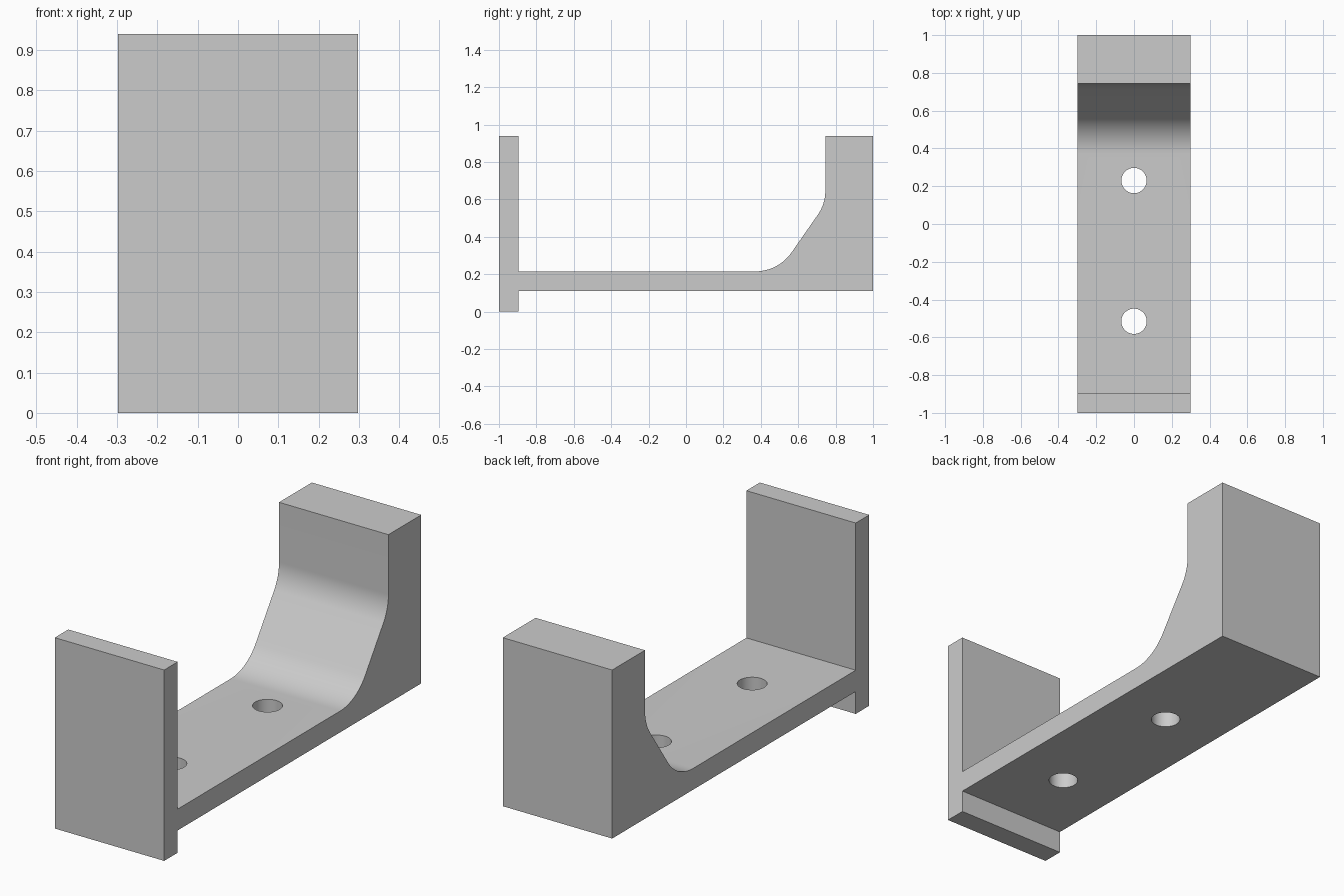
import bpy, bmesh, math
from mathutils import Vector

cube = bpy.data.objects.get("Cube")
if cube:
    bpy.data.objects.remove(cube)

HALF_WIDTH = 0.298
FLOOR, BASE, TOP = 0.215, 0.11, 0.94

grey = bpy.data.materials.new("light grey")
grey.use_nodes = True
grey.diffuse_color = (0.6, 0.6, 0.6, 1)
grey.node_tree.nodes["Principled BSDF"].inputs["Base Color"].default_value = (0.6, 0.6, 0.6, 1)


def fillet(before, corner, after, tangent, steps=14):
    """Points of an arc rounding a corner, starting `tangent` away from it."""
    b, c, a = Vector(before), Vector(corner), Vector(after)
    u, v = (b - c).normalized(), (a - c).normalized()
    half = u.angle(v) / 2
    radius = tangent * math.tan(half)
    centre = c + (u + v).normalized() * tangent / math.cos(half)
    start, end = c + u * tangent - centre, c + v * tangent - centre
    return [tuple(centre + start.slerp(end, i / steps).normalized() * radius)
            for i in range(steps + 1)]


# Side profile (y, z): thin front plate, floor and thick filleted back wall
low, high = (0.494, FLOOR), (0.745, 0.576)
profile = [(-1, 0), (-0.895, 0), (-0.895, BASE), (1, BASE), (1, TOP), (0.745, TOP)]
profile += fillet((0.745, TOP), high, low, 0.07)
profile += fillet(high, low, (-0.895, FLOOR), 0.124)
profile += [(-0.895, FLOOR), (-0.895, TOP), (-1, TOP)]

bm = bmesh.new()
face = bm.faces.new([bm.verts.new((-HALF_WIDTH, y, z)) for y, z in profile])
grown = bmesh.ops.extrude_face_region(bm, geom=[face])["geom"]
bmesh.ops.translate(bm, vec=(2 * HALF_WIDTH, 0, 0),
                    verts=[g for g in grown if isinstance(g, bmesh.types.BMVert)])
bmesh.ops.recalc_face_normals(bm, faces=bm.faces)
mesh = bpy.data.meshes.new("bracket")
bm.to_mesh(mesh)
bm.free()
mesh.materials.append(grey)
bracket = bpy.data.objects.new("bracket", mesh)
bpy.context.collection.objects.link(bracket)

# Two screw holes through the floor
cutters = []
for name, y in (("front_hole_cutter", -0.515), ("back_hole_cutter", 0.23)):
    bpy.ops.mesh.primitive_cylinder_add(vertices=48, radius=0.067, depth=0.4,
                                        location=(0, y, (FLOOR + BASE) / 2))
    cutter = bpy.context.object
    cutter.name = name
    cutter.hide_render = True
    cutter.data.materials.append(grey)
    cutters.append(cutter)
    cut = bracket.modifiers.new(name, "BOOLEAN")
    cut.operation, cut.solver, cut.object = "DIFFERENCE", "EXACT", cutter

bpy.ops.object.select_all(action="DESELECT")
bracket.select_set(True)
bpy.context.view_layer.objects.active = bracket
for name in [m.name for m in bracket.modifiers]:
    bpy.ops.object.modifier_apply(modifier=name)
for cutter in cutters:
    bpy.data.objects.remove(cutter)
bpy.ops.object.shade_smooth_by_angle(angle=math.radians(25))
